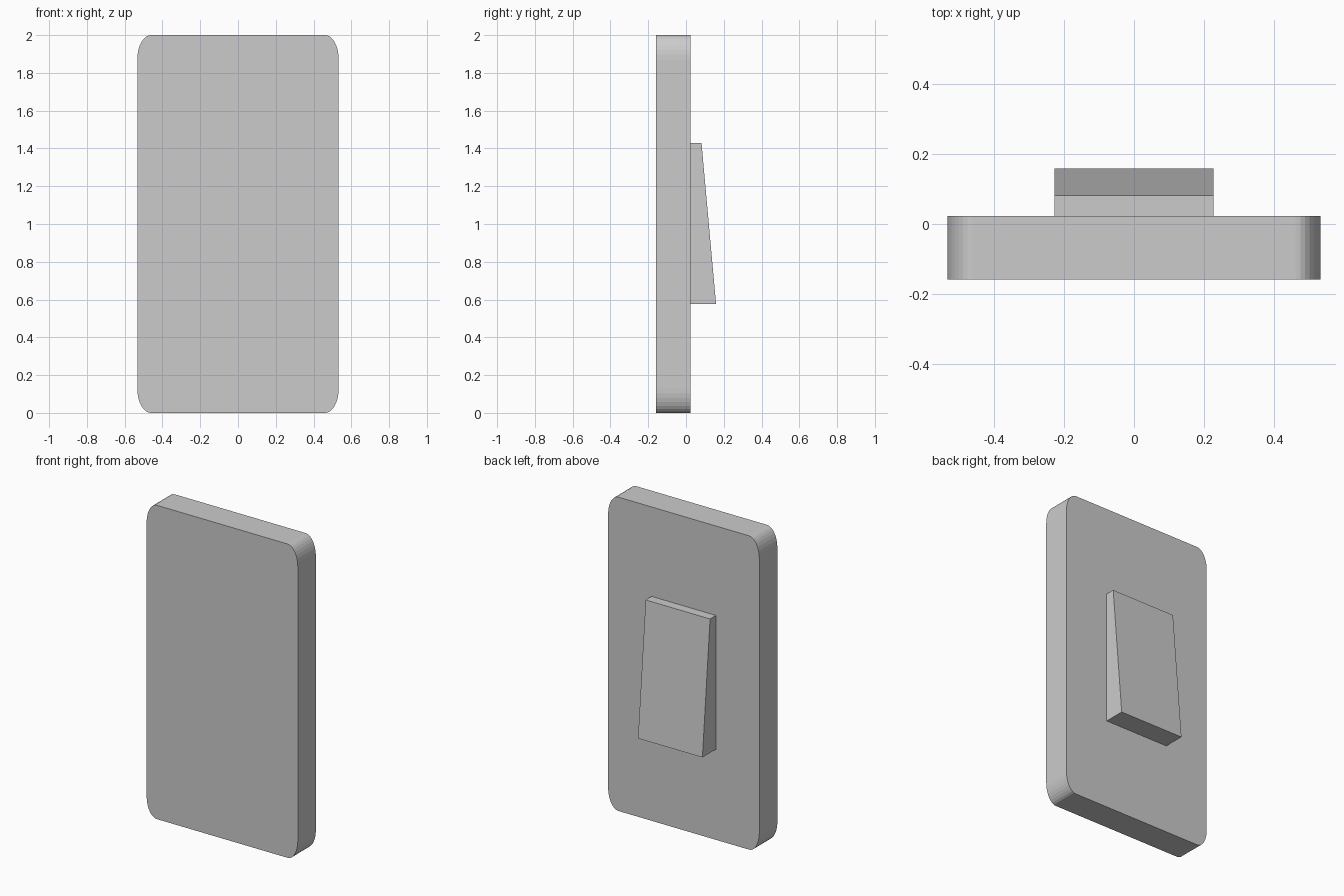
import bpy, bmesh
from math import sin, cos, pi

if "Cube" in bpy.data.objects:
    bpy.data.objects.remove(bpy.data.objects["Cube"])


def prism(name, outline, offset):
    """Extrude a closed planar outline along an offset vector."""
    bm = bmesh.new()
    face = bm.faces.new([bm.verts.new(p) for p in outline])
    ext = bmesh.ops.extrude_face_region(bm, geom=[face], use_keep_orig=True)
    moved = [g for g in ext["geom"] if isinstance(g, bmesh.types.BMVert)]
    bmesh.ops.translate(bm, verts=moved, vec=offset)
    bmesh.ops.recalc_face_normals(bm, faces=bm.faces)
    mesh = bpy.data.meshes.new(name)
    bm.to_mesh(mesh)
    bm.free()
    obj = bpy.data.objects.new(name, mesh)
    bpy.context.collection.objects.link(obj)
    return obj


BACK, FACE, TIP = -0.159, 0.023, 0.159

# Wall plate: rectangle with slightly tall elliptical corners
half_w, half_h = 0.533, 1.0
rx, rz, segs = 0.072, 0.128, 8
outline = []
for quarter, (sx, sz) in enumerate([(1, 1), (-1, 1), (-1, -1), (1, -1)]):
    for i in range(segs + 1):
        a = (quarter + i / segs) * pi / 2
        outline.append((sx * (half_w - rx) + rx * cos(a), BACK,
                        1.0 + sz * (half_h - rz) + rz * sin(a)))
prism("wall_plate", outline, (0, FACE - BACK, 0))

# Rocker: wedge that is thicker at the bottom
rocker_w = 0.227
profile = [(FACE, 0.577), (TIP, 0.577), (0.082, 1.43), (FACE, 1.43)]
prism("rocker_switch", [(-rocker_w, y, z) for y, z in profile], (2 * rocker_w, 0, 0))
